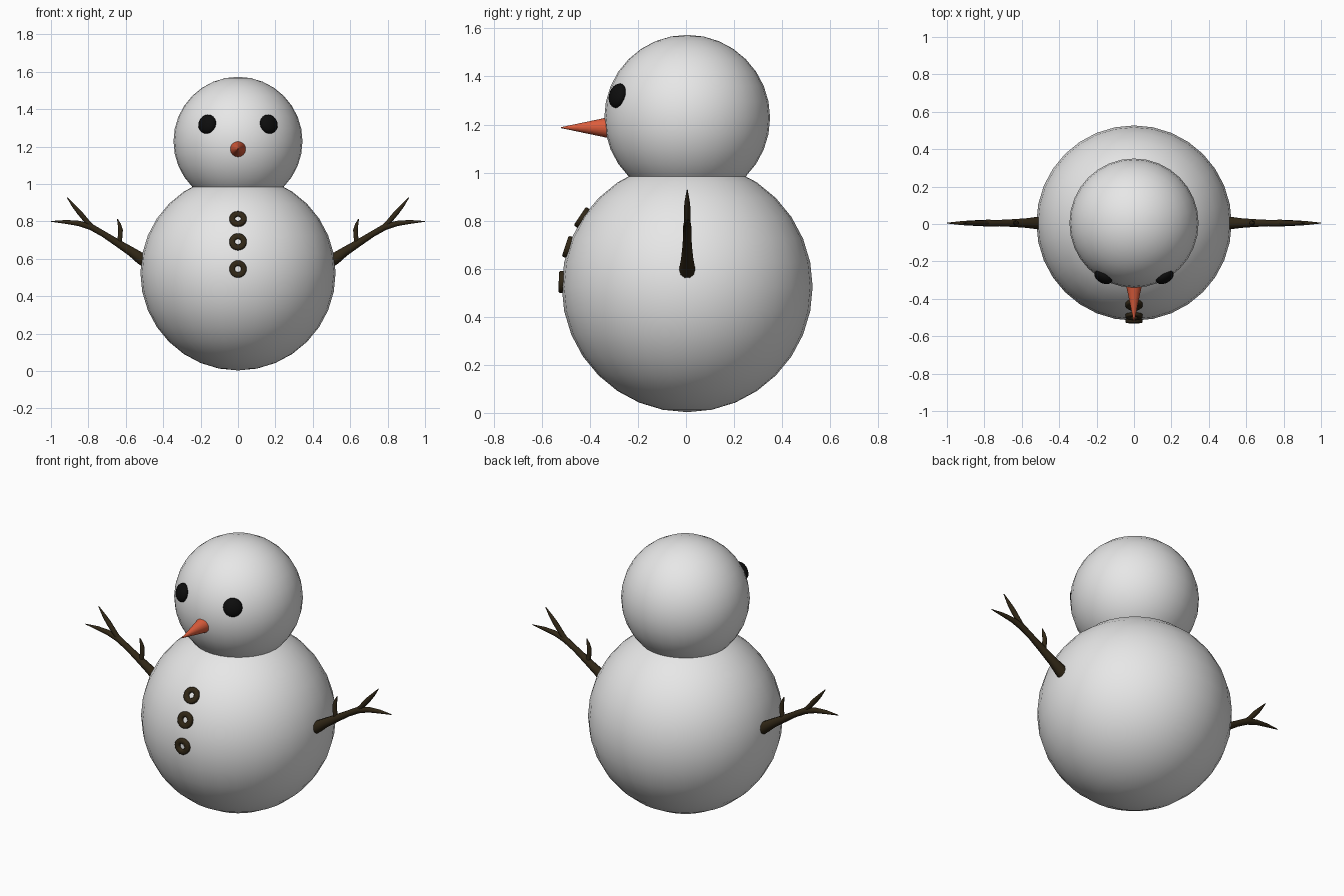
import bpy, bmesh, math
from mathutils import Vector, Matrix

if "Cube" in bpy.data.objects:
    bpy.data.objects.remove(bpy.data.objects["Cube"])

CY = 0.005                      # centre line of the figure in y
BODY_C, BODY_R = Vector((0, CY, 0.525)), 0.522
HEAD_C, HEAD_R = Vector((0, CY, 1.228)), 0.345


def material(name, rgb):
    m = bpy.data.materials.new(name)
    m.diffuse_color = (*rgb, 1)
    m.use_nodes = True
    m.node_tree.nodes["Principled BSDF"].inputs["Base Color"].default_value = m.diffuse_color
    return m


SNOW = material("snow_white", (0.8, 0.8, 0.8))
COAL = material("coal_black", (0.004, 0.004, 0.004))
WOOD = material("dark_wood", (0.03, 0.02, 0.008))
CARROT = material("carrot_orange", (0.72, 0.11, 0.045))


def finish(name, bm, mat, angle=60):
    bmesh.ops.recalc_face_normals(bm, faces=bm.faces)
    me = bpy.data.meshes.new(name)
    bm.to_mesh(me)
    bm.free()
    me.materials.append(mat)
    ob = bpy.data.objects.new(name, me)
    bpy.context.collection.objects.link(ob)
    bpy.ops.object.select_all(action='DESELECT')
    ob.select_set(True)
    bpy.context.view_layer.objects.active = ob
    bpy.ops.object.shade_smooth_by_angle(angle=math.radians(angle))
    return ob


def facing(pos, direction):
    """Matrix that puts local z along a direction at a position."""
    return Matrix.Translation(pos) @ direction.to_track_quat('Z', 'Y').to_matrix().to_4x4()


def ball(name, mat, matrix, scale, segs=32, rings=16):
    bm = bmesh.new()
    bmesh.ops.create_uvsphere(bm, u_segments=segs, v_segments=rings, radius=1)
    bm.transform(matrix @ Matrix.Diagonal((*scale, 1)))
    return finish(name, bm, mat)


def ring_button(name, mat, matrix, outer, inner, half, bevel=0.005, segs=24):
    """Washer with softened edges, turned around local z."""
    b = bevel
    prof = [(inner, -half), (outer, -half), (outer, half - b), (outer - b, half),
            (inner + b, half), (inner, half - b)]
    bm = bmesh.new()
    loops = []
    for i in range(segs):
        a = 2 * math.pi * i / segs
        loops.append([bm.verts.new((r * math.cos(a), r * math.sin(a), z)) for r, z in prof])
    n = len(prof)
    for i in range(segs):
        p, q = loops[i], loops[(i + 1) % segs]
        for j in range(n):
            k = (j + 1) % n
            bm.faces.new((p[j], q[j], q[k], p[k]))
    bm.transform(matrix)
    return finish(name, bm, mat)


def branch(bm, points, segs=10):
    """Tapered tube in the x-z plane through (x, z, radius) points."""
    pts = [Vector((x, CY, z)) for x, z, r in points]
    loops = []
    for i, (p, (_, _, r)) in enumerate(zip(pts, points)):
        t = (pts[min(i + 1, len(pts) - 1)] - pts[max(i - 1, 0)]).normalized()
        side = Vector((0, 1, 0))
        up = side.cross(t)
        loops.append([bm.verts.new(p + r * (math.cos(a) * side + math.sin(a) * up))
                      for a in (2 * math.pi * k / segs for k in range(segs))])
    for p, q in zip(loops, loops[1:]):
        for k in range(segs):
            m = (k + 1) % segs
            bm.faces.new((p[k], p[m], q[m], q[k]))
    bm.faces.new(loops[0])
    bm.faces.new(loops[-1])


# snowballs
ball("body", SNOW, Matrix.Translation(BODY_C), (BODY_R,) * 3)
ball("head", SNOW, Matrix.Translation(HEAD_C), (HEAD_R,) * 3)

# coal eyes
for side, label in ((-1, "left"), (1, "right")):
    d = Vector((side * 0.167, -0.293, 0.093)).normalized()
    ball(label + "_eye", COAL, facing(HEAD_C + d * HEAD_R, d), (0.052, 0.052, 0.03), 20, 12)

# carrot nose
bm = bmesh.new()
bmesh.ops.create_cone(bm, cap_ends=True, segments=24, radius1=0.048, radius2=0.002, depth=0.22)
bm.transform(facing(Vector((0, -0.41, 1.187)), Vector((0, -1, 0))))
finish("nose", bm, CARROT)

# buttons lying on the body surface
for i, z in enumerate((0.545, 0.69, 0.812)):
    dz = (z - BODY_C.z) / BODY_R
    d = Vector((0, -math.sqrt(1 - dz * dz), dz))
    ring_button("button_%d" % (i + 1), WOOD, facing(BODY_C + d * (BODY_R - 0.002), d),
                0.046, 0.017, 0.015)

# stick arms, each with a fork and a small twig
for side, label in ((-1, "left"), (1, "right")):
    bm = bmesh.new()
    branch(bm, [(0.46, 0.562, 0.034), (0.52, 0.602, 0.033), (0.57, 0.638, 0.026),
                (0.64, 0.682, 0.021), (0.72, 0.733, 0.017), (0.785, 0.77, 0.018),
                (0.85, 0.789, 0.015), (0.92, 0.797, 0.011), (1.0, 0.8, 0.002)])
    branch(bm, [(0.765, 0.755, 0.013), (0.80, 0.79, 0.014), (0.85, 0.85, 0.014),
                (0.88, 0.885, 0.010), (0.914, 0.928, 0.002)])
    branch(bm, [(0.637, 0.68, 0.014), (0.63, 0.72, 0.013), (0.628, 0.755, 0.013),
                (0.635, 0.785, 0.009), (0.645, 0.813, 0.002)])
    bm.transform(Matrix.Diagonal((side, 1, 1, 1)))
    finish(label + "_arm", bm, WOOD)
